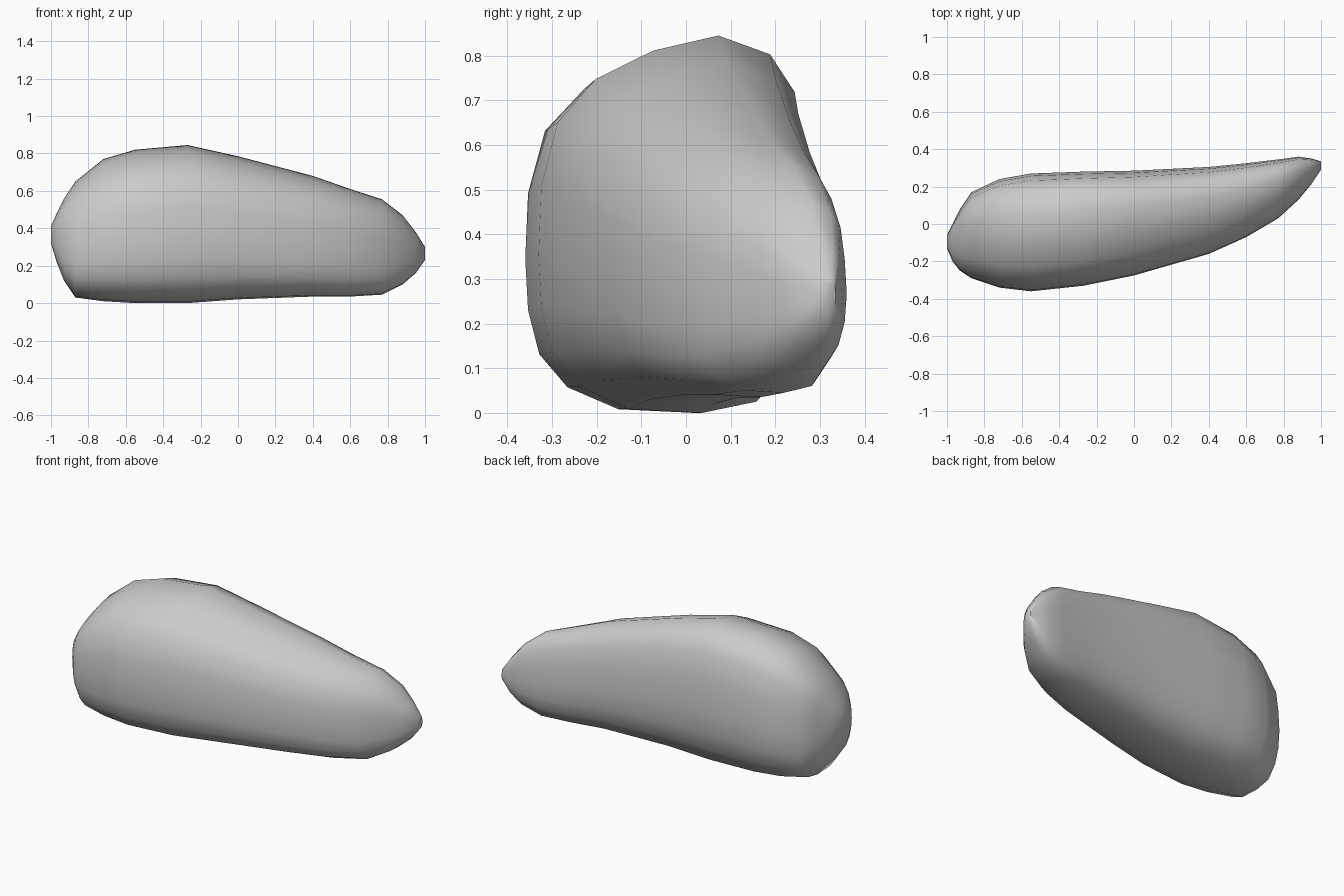
import bpy, bmesh, math

cube = bpy.data.objects.get("Cube")
if cube:
    bpy.data.objects.remove(cube)

# Stone colour
stone = bpy.data.materials.new("stone grey")
stone.use_nodes = True
grey = (0.6, 0.6, 0.6, 1)
stone.diffuse_color = grey
stone.node_tree.nodes["Principled BSDF"].inputs["Base Color"].default_value = grey

# Cross-section outline: front-to-back fraction, bottom-to-top fraction
OUTLINE = [(0, .42), (.01, .6), (.07, .77), (.21, .885), (.42, .96), (.66, 1),
           (.85, .95), (.94, .85), (.98, .66), (1, .45), (.98, .28), (.92, .14),
           (.8, .03), (.6, 0), (.33, .01), (.15, .07), (.05, .16), (.01, .28)]

# Stations along the boulder: x, front y, back y, bottom z, top z
STATIONS = [(-1, -.13, -.06, .32, .41), (-.97, -.2, 0, .22, .48),
            (-.93, -.25, .08, .12, .56), (-.87, -.29, .17, .03, .65),
            (-.72, -.34, .24, .01, .77), (-.55, -.36, .27, 0, .82),
            (-.27, -.33, .28, 0, .845), (0, -.275, .285, .02, .785),
            (.4, -.16, .305, .035, .68), (.6, -.07, .325, .035, .61),
            (.77, .03, .345, .045, .555), (.88, .13, .36, .1, .47),
            (.95, .215, .35, .16, .38), (1, .29, .335, .23, .3)]


def ring(bm, station):
    x, front, back, bottom, top = station
    return [bm.verts.new((x, front + (back - front) * u, bottom + (top - bottom) * v))
            for u, v in OUTLINE]


# Boulder: loft the outline through the stations and close both ends
bm = bmesh.new()
rings = [ring(bm, s) for s in STATIONS]
count = len(OUTLINE)
for a, b in zip(rings, rings[1:]):
    for i in range(count):
        j = (i + 1) % count
        bm.faces.new((a[i], a[j], b[j], b[i]))
for end in (rings[0], rings[-1]):
    bm.faces.new(end)
bmesh.ops.recalc_face_normals(bm, faces=bm.faces)

mesh = bpy.data.meshes.new("boulder")
bm.to_mesh(mesh)
bm.free()
mesh.materials.append(stone)
boulder = bpy.data.objects.new("boulder", mesh)
bpy.context.collection.objects.link(boulder)

# Soft, worn shading
bpy.context.view_layer.objects.active = boulder
boulder.select_set(True)
bpy.ops.object.shade_smooth_by_angle(angle=math.radians(60))
